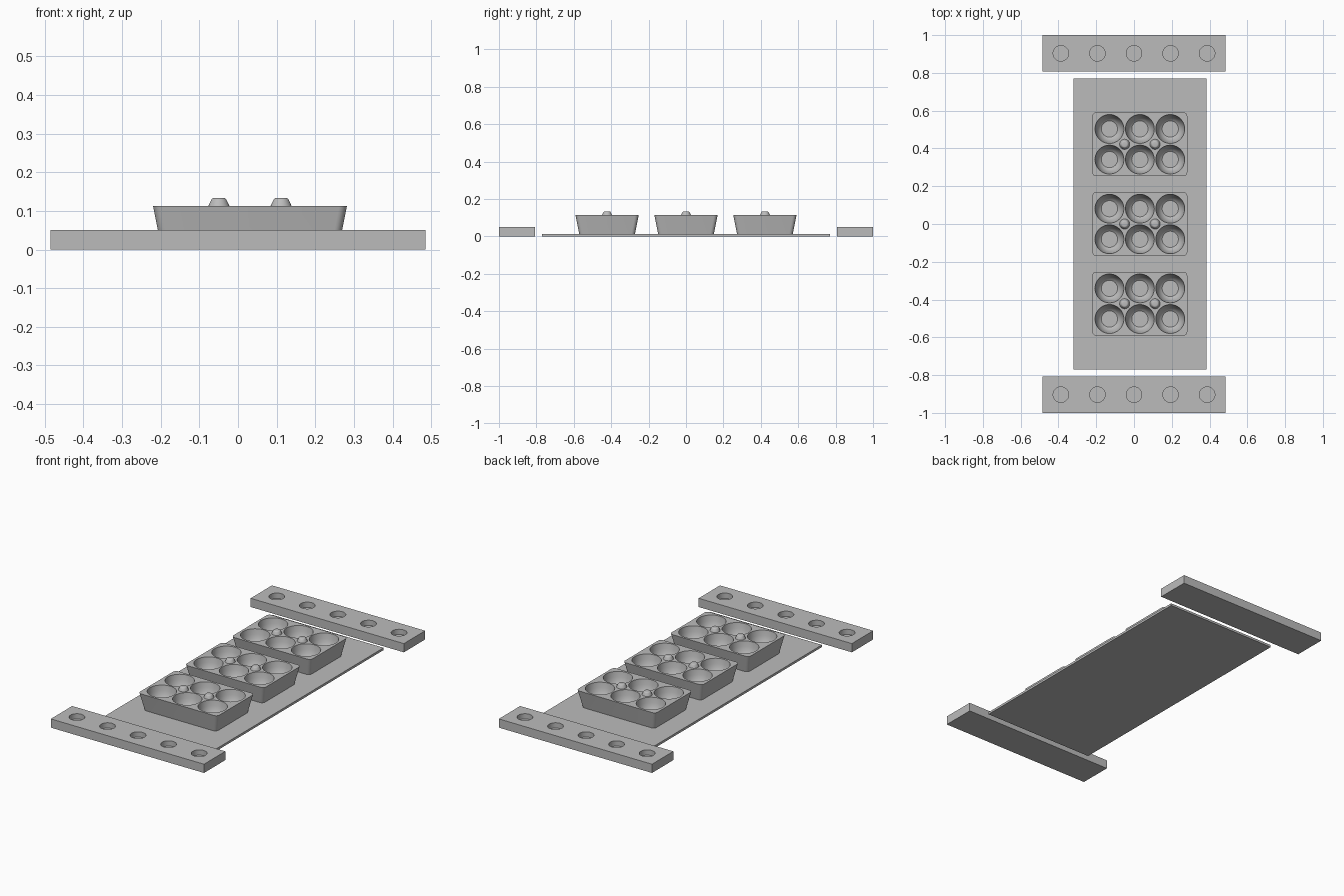
import bpy, bmesh, math

cube = bpy.data.objects.get("Cube")
if cube:
    bpy.data.objects.remove(cube, do_unlink=True)

grey = bpy.data.materials.new("plain grey")
grey.use_nodes = True
grey.diffuse_color = (0.5, 0.5, 0.5, 1)
grey.node_tree.nodes["Principled BSDF"].inputs["Base Color"].default_value = (0.5, 0.5, 0.5, 1)

CX = 0.031        # centre of plate and trays
PLATE_TOP = 0.013
TRAY_TOP = 0.113


def finish(name, bm, location=(0, 0, 0)):
    bmesh.ops.recalc_face_normals(bm, faces=bm.faces)
    mesh = bpy.data.meshes.new(name)
    bm.to_mesh(mesh)
    bm.free()
    mesh.materials.append(grey)
    obj = bpy.data.objects.new(name, mesh)
    obj.location = location
    bpy.context.collection.objects.link(obj)
    return obj


def loft(bm, rings):
    """Closed solid through rings of equal point count."""
    loops = [[bm.verts.new(p) for p in ring] for ring in rings]
    n = len(loops[0])
    for a, b in zip(loops, loops[1:]):
        for i in range(n):
            j = (i + 1) % n
            bm.faces.new((a[i], a[j], b[j], b[i]))
    bm.faces.new(loops[0][::-1])
    bm.faces.new(loops[-1])


def lathe(bm, profile, x, y, sides=40):
    angles = [2 * math.pi * i / sides for i in range(sides)]
    loft(bm, [[(x + r * math.cos(a), y + r * math.sin(a), z) for a in angles]
              for r, z in profile])


def box(name, hx, hy, height, location):
    bm = bmesh.new()
    loft(bm, [[(-hx, -hy, z), (hx, -hy, z), (hx, hy, z), (-hx, hy, z)]
              for z in (0, height)])
    return finish(name, bm, location)


def rounded_rect(hx, hy, r, z, steps=6):
    pts = []
    for k, (sx, sy) in enumerate(((1, 1), (-1, 1), (-1, -1), (1, -1))):
        for i in range(steps + 1):
            a = math.pi / 2 * (k + i / steps)
            pts.append((sx * (hx - r) + r * math.cos(a),
                        sy * (hy - r) + r * math.sin(a), z))
    return pts


def cut(obj, cutter):
    """Subtract the cutter, then discard it."""
    cutter.hide_render = True
    mod = obj.modifiers.new("hollows", 'BOOLEAN')
    mod.operation = 'DIFFERENCE'
    mod.solver = 'EXACT'
    mod.object = cutter
    bpy.context.view_layer.objects.active = obj
    bpy.ops.object.modifier_apply(modifier=mod.name)
    bpy.data.objects.remove(cutter, do_unlink=True)


def smooth(obj):
    bpy.ops.object.select_all(action='DESELECT')
    obj.select_set(True)
    bpy.context.view_layer.objects.active = obj
    bpy.ops.object.shade_smooth_by_angle(angle=math.radians(30))


def copy(obj, name, y):
    dup = obj.copy()
    dup.name = name
    dup.location.y = y
    bpy.context.collection.objects.link(dup)


# Thin base plate
box("base_plate", 0.352, 0.77, PLATE_TOP, (CX, 0, 0))

# End bars with a row of five blind round holes
bar = box("front_bar", 0.485, 0.0965, 0.05, (0, -0.9035, 0))
bm = bmesh.new()
for i in range(-2, 3):
    lathe(bm, [(0.041, 0.02), (0.041, 0.08)], i * 0.1935, 0)
cut(bar, finish("hole_cutter", bm, bar.location))
smooth(bar)
copy(bar, "back_bar", 0.9035)

# Tapered tray with six bowl-shaped cups
bm = bmesh.new()
loft(bm, [rounded_rect(0.231, 0.149, 0.02, PLATE_TOP),
          rounded_rect(0.251, 0.169, 0.02, TRAY_TOP)])
tray = finish("front_tray", bm, (CX, -0.422, 0))
bowl = [(0.043, 0.034), (0.051, 0.04), (0.059, 0.05), (0.066, 0.064),
        (0.072, 0.083), (0.0765, TRAY_TOP), (0.0765, 0.15)]
bm = bmesh.new()
for x in (-0.161, 0, 0.161):
    for y in (-0.081, 0.081):
        lathe(bm, bowl, x, y)
cut(tray, finish("cup_cutter", bm, tray.location))
smooth(tray)

# Two small rounded pegs between the cups
bm = bmesh.new()
for x in (-0.0805, 0.0805):
    lathe(bm, [(0.028, TRAY_TOP - 0.004), (0.027, TRAY_TOP), (0.020, 0.128),
               (0.018, 0.131), (0.015, 0.1328), (0.011, 0.1335)], x, 0, 24)
pegs = finish("front_tray_pegs", bm, tray.location)
smooth(pegs)

for label, y in (("middle", 0), ("back", 0.422)):
    copy(tray, label + "_tray", y)
    copy(pegs, label + "_tray_pegs", y)
